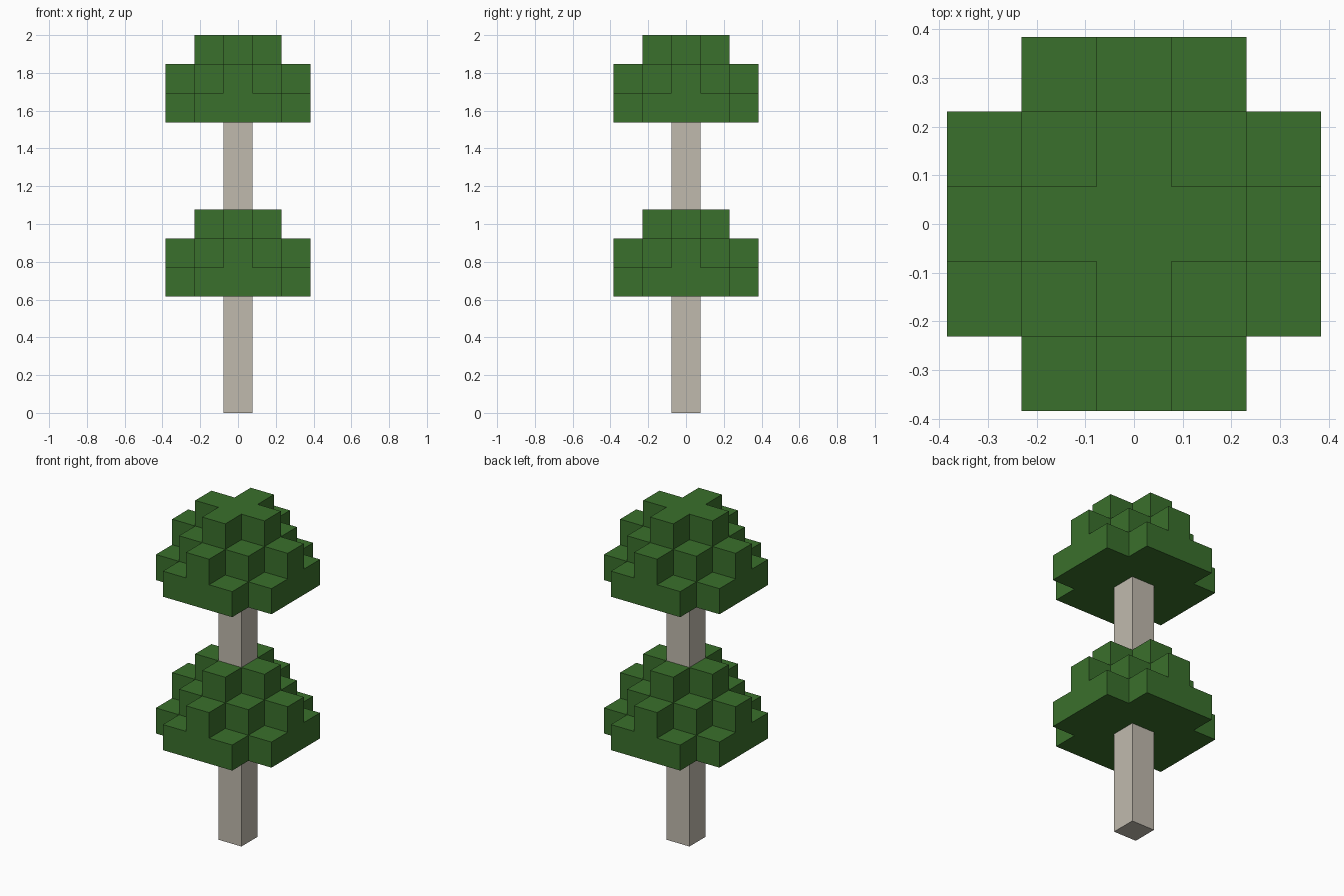
import bpy
import bmesh
from mathutils import Vector

cube = bpy.data.objects.get("Cube")
if cube:
    bpy.data.objects.remove(cube, do_unlink=True)

U = 2 / 13  # one block


def material(name, color):
    mat = bpy.data.materials.new(name)
    mat.use_nodes = True
    mat.diffuse_color = color
    mat.node_tree.nodes["Principled BSDF"].inputs["Base Color"].default_value = color
    return mat


def make_object(name, bm, mat):
    mesh = bpy.data.meshes.new(name)
    bm.to_mesh(mesh)
    bm.free()
    mesh.materials.append(mat)
    obj = bpy.data.objects.new(name, mesh)
    bpy.context.collection.objects.link(obj)
    return obj


def block_shell(cells):
    """Outer skin of a set of unit blocks, with flat regions merged."""
    bm = bmesh.new()
    for cell in cells:
        center = Vector(cell)
        for axis in range(3):
            for sign in (-1, 1):
                normal = Vector((0, 0, 0))
                normal[axis] = sign
                if tuple(int(c) for c in center + normal) in cells:
                    continue
                a, b = Vector((0, 0, 0)), Vector((0, 0, 0))
                a[(axis + 1) % 3] = 0.5
                b[(axis + 2) % 3] = 0.5 * sign
                mid = center + normal / 2
                corners = (mid - a - b, mid + a - b, mid + a + b, mid - a + b)
                bm.faces.new([bm.verts.new(p * U) for p in corners])
    bmesh.ops.remove_doubles(bm, verts=bm.verts, dist=0.001)
    bmesh.ops.dissolve_limit(bm, angle_limit=0.01, verts=bm.verts, edges=bm.edges)
    return bm


leaf_green = material("leaf green", (0.042, 0.162, 0.025, 1))
pale_bark = material("pale bark", (0.527, 0.491, 0.423, 1))

# Trunk, running up into the upper crown
trunk_blocks = {(0, 0, z) for z in range(12)}
trunk = make_object("trunk", block_shell(trunk_blocks), pale_bark)
trunk.location.z = U / 2

# Crowns: clipped square, then diamond, then cross
reach = (3, 2, 1)
crown_blocks = {(x, y, z) for z, r in enumerate(reach)
                for x in range(-2, 3) for y in range(-2, 3)
                if abs(x) + abs(y) <= r}
for name, level in (("lower_crown", 4), ("upper_crown", 10)):
    crown = make_object(name, block_shell(crown_blocks), leaf_green)
    crown.location.z = (level + 0.5) * U
